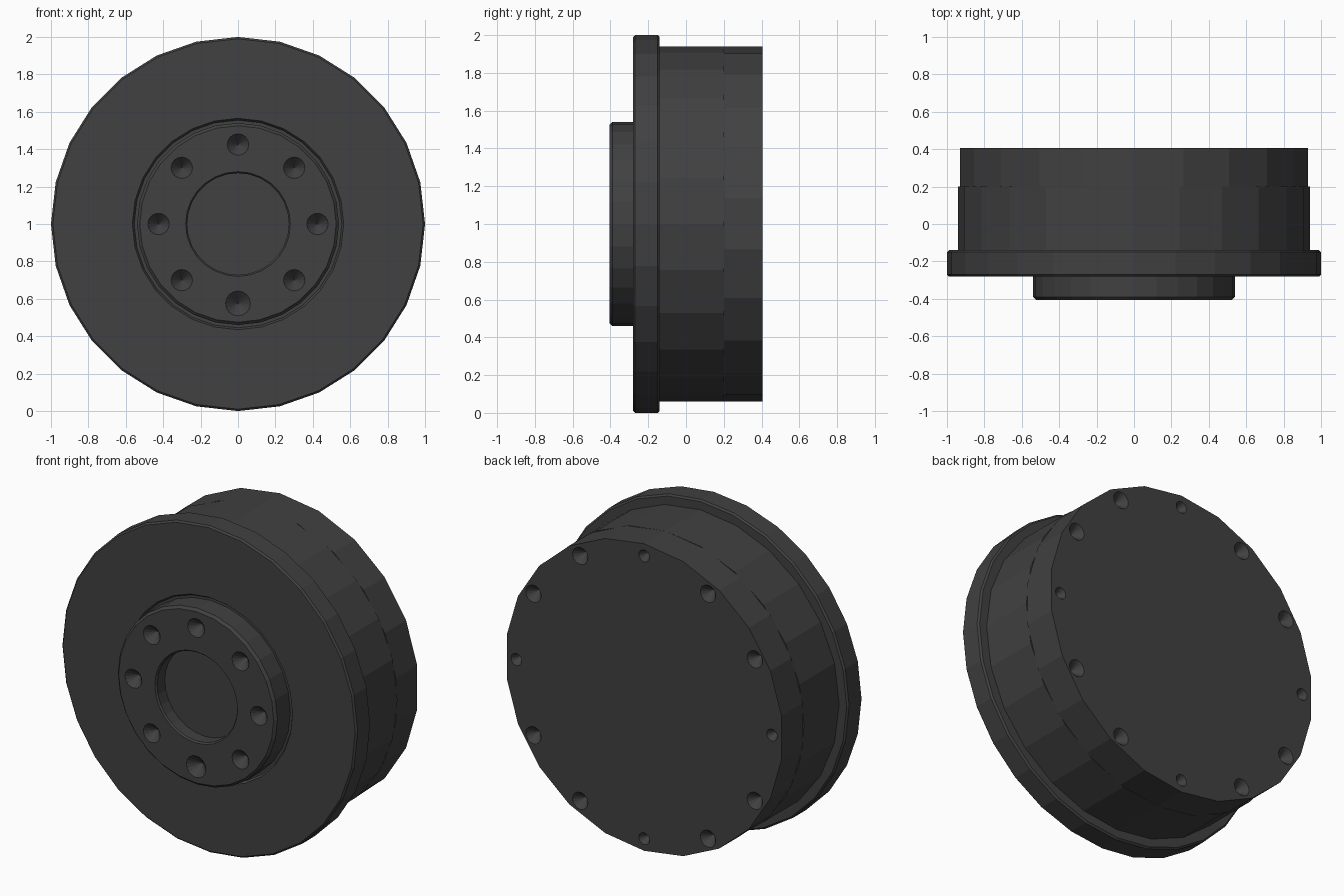
import bpy, bmesh, math
from mathutils import Matrix

cube = bpy.data.objects.get("Cube")
if cube:
    bpy.data.objects.remove(cube, do_unlink=True)

CENTRE_Z = 1.0
dark = bpy.data.materials.new("dark grey")
dark.use_nodes = True
COLOUR = (0.052, 0.052, 0.052, 1)
dark.diffuse_color = COLOUR
dark.node_tree.nodes["Principled BSDF"].inputs["Base Color"].default_value = COLOUR


def finish(name, bm):
    bmesh.ops.recalc_face_normals(bm, faces=bm.faces)
    mesh = bpy.data.meshes.new(name)
    bm.to_mesh(mesh)
    bm.free()
    mesh.materials.append(dark)
    obj = bpy.data.objects.new(name, mesh)
    bpy.context.collection.objects.link(obj)
    return obj


def lathe(name, profile, sides, turn=0.0):
    """Turn a (radius, y) profile about the y axis and cap both ends."""
    bm = bmesh.new()
    rings = []
    for r, y in profile:
        ring = []
        for i in range(sides):
            a = turn + math.tau * i / sides
            ring.append(bm.verts.new((r * math.sin(a), y, CENTRE_Z + r * math.cos(a))))
        rings.append(ring)
    for a, b in zip(rings, rings[1:]):
        for i in range(sides):
            j = (i + 1) % sides
            bm.faces.new((a[i], a[j], b[j], b[i]))
    bm.faces.new(rings[0])
    bm.faces.new(rings[-1])
    return finish(name, bm)


def drill(target, holes, circle, face_y, inward):
    """Cut conical holes; holes lists (angle in degrees, radius, depth)."""
    bm = bmesh.new()
    lip = 0.01
    for angle, radius, depth in holes:
        a = math.radians(angle)
        # Cone widens a little past the face so its rim lands at the wanted radius
        height = depth + lip
        place = Matrix.Translation((circle * math.sin(a),
                                    face_y + inward * (height / 2 - lip),
                                    CENTRE_Z + circle * math.cos(a)))
        spin = Matrix.Rotation(-inward * math.pi / 2, 4, 'X')
        bmesh.ops.create_cone(bm, cap_ends=True, segments=16,
                              radius1=radius * height / depth, radius2=0.002,
                              depth=height, matrix=place @ spin)
    cutter = finish(target.name + "_drill", bm)
    cutter.hide_render = True
    cutter.hide_viewport = True
    mod = target.modifiers.new("holes", 'BOOLEAN')
    mod.operation = 'DIFFERENCE'
    mod.solver = 'EXACT'
    mod.object = cutter
    bpy.context.view_layer.objects.active = target
    bpy.ops.object.modifier_apply(modifier=mod.name)
    bpy.data.objects.remove(cutter, do_unlink=True)


# Wide front flange with a shallow groove around the hub
lathe("flange", [(0.53, -0.265), (0.555, -0.265), (0.565, -0.28), (0.99, -0.28),
                 (1.0, -0.27), (1.0, -0.15), (0.99, -0.14), (0.9, -0.14)], 28)

# Drum body and the slightly turned rear cover
lathe("body", [(0.94, -0.15), (0.94, 0.2)], 24)
cover = lathe("rear_cover", [(0.94, 0.2), (0.94, 0.405)], 22)
drill(cover, [(a, 0.036 if a % 90 == 0 else 0.052, 0.06) for a in range(0, 360, 30)],
      0.866, 0.405, -1)

# Raised hub with a central recess and a ring of bolt holes
hub = lathe("hub", [(0.272, -0.32), (0.272, -0.395), (0.28, -0.405), (0.525, -0.405),
                    (0.54, -0.39), (0.54, -0.2)], 28)
drill(hub, [(a, 0.066 if a == 180 else 0.057, 0.06) for a in range(0, 360, 45)],
      0.425, -0.405, 1)
